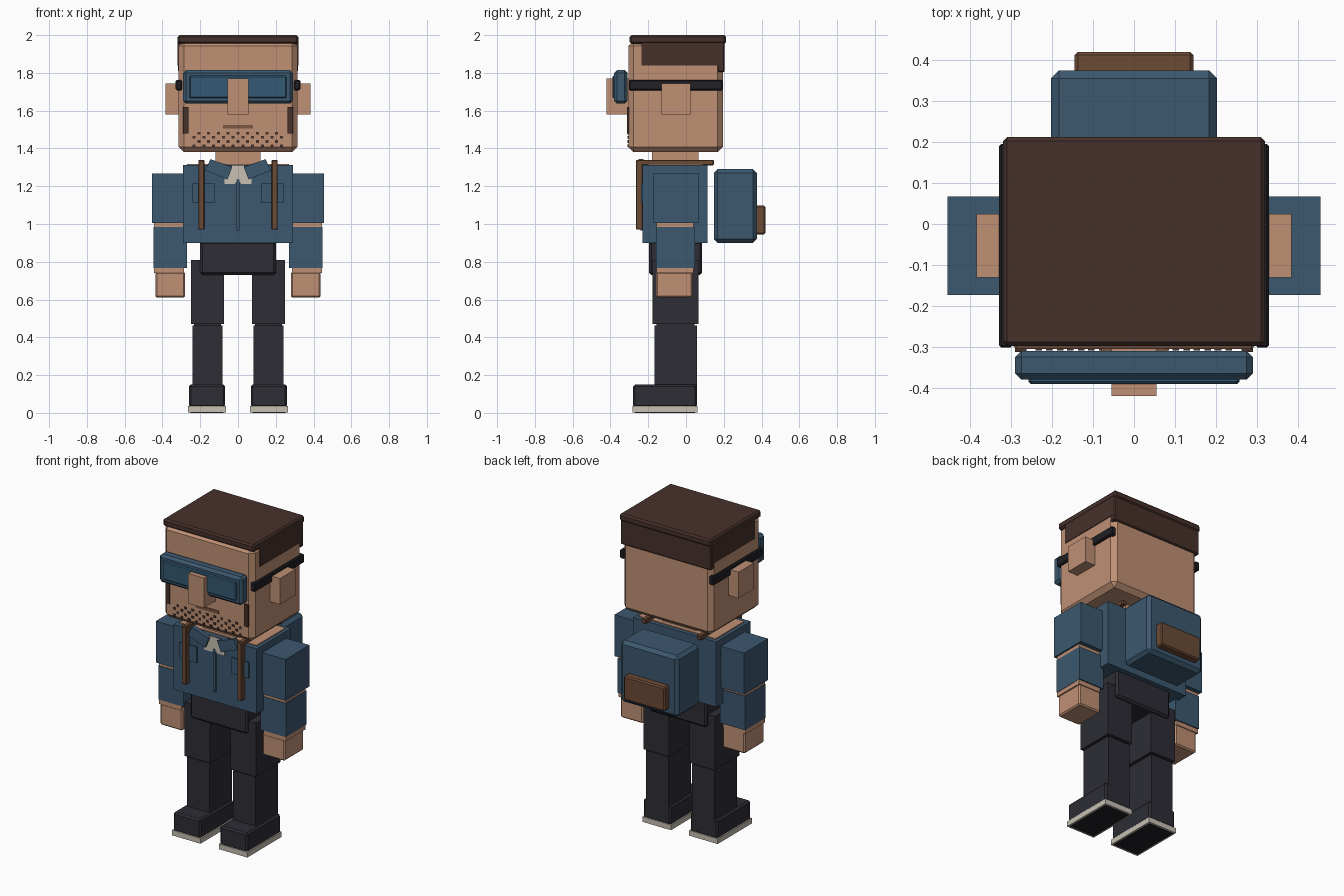
import bpy
import bmesh
from mathutils import Matrix, Vector

if "Cube" in bpy.data.objects:
    bpy.data.objects.remove(bpy.data.objects["Cube"], do_unlink=True)


def material(name, rgb):
    mat = bpy.data.materials.new(name)
    mat.use_nodes = True
    mat.diffuse_color = (*rgb, 1)
    mat.node_tree.nodes["Principled BSDF"].inputs["Base Color"].default_value = (*rgb, 1)
    return mat


SKIN = material("skin", (0.52, 0.28, 0.175))
HAIR = material("dark brown hair", (0.061, 0.03, 0.023))
DENIM = material("denim blue", (0.045, 0.098, 0.16))
LENS = material("lens blue", (0.033, 0.098, 0.172))
DARK = material("charcoal cloth", (0.026, 0.026, 0.036))
BLACK = material("black strap", (0.014, 0.014, 0.019))
LEATHER = material("brown leather", (0.15, 0.069, 0.036))
CREAM = material("cream", (0.57, 0.53, 0.45))
LIP = material("lip brown", (0.2, 0.09, 0.055))


def finish(name, bm, mat):
    mesh = bpy.data.meshes.new(name)
    bm.to_mesh(mesh)
    bm.free()
    mesh.materials.append(mat)
    obj = bpy.data.objects.new(name, mesh)
    bpy.context.collection.objects.link(obj)
    return obj


def add_box(bm, x, y, z):
    """Add a box given by its (low, high) range on each axis."""
    size = [b - a for a, b in (x, y, z)]
    mid = Vector([(a + b) / 2 for a, b in (x, y, z)])
    bmesh.ops.create_cube(bm, size=1, matrix=Matrix.Translation(mid) @ Matrix.Diagonal((*size, 1)))


def box(name, mat, x, y, z, bevel=0):
    bm = bmesh.new()
    add_box(bm, x, y, z)
    if bevel:
        bmesh.ops.bevel(bm, geom=bm.edges[:], offset=bevel, segments=1, affect="EDGES")
    return finish(name, bm, mat)


def pair(name, mat, x, y, z, bevel=0):
    """Left box at +x plus its mirror on the right."""
    box("left_" + name, mat, x, y, z, bevel)
    box("right_" + name, mat, (-x[1], -x[0]), y, z, bevel)


def plate(name, mat, outline, y):
    """Extrude an x-z outline between two y values."""
    bm = bmesh.new()
    face = bm.faces.new([bm.verts.new((px, y[0], pz)) for px, pz in outline])
    out = bmesh.ops.extrude_face_region(bm, geom=[face])["geom"]
    bmesh.ops.translate(bm, vec=(0, y[1] - y[0], 0),
                        verts=[v for v in out if isinstance(v, bmesh.types.BMVert)])
    bmesh.ops.recalc_face_normals(bm, faces=bm.faces[:])
    return finish(name, bm, mat)


# Head and face
box("head", SKIN, (-0.315, 0.315), (-0.305, 0.195), (1.38, 1.97), 0.028)
pair("ear", SKIN, (0.3, 0.385), (-0.13, 0.025), (1.58, 1.745))
box("nose", SKIN, (-0.055, 0.055), (-0.42, -0.29), (1.58, 1.77))
box("mouth", LIP, (-0.08, 0.08), (-0.31, -0.3), (1.505, 1.525))
pair("sideburn", HAIR, (0.262, 0.29), (-0.313, -0.3), (1.48, 1.62))

# Stubble: staggered rows of small squares
bm = bmesh.new()
for row in range(4):
    shift = 0.025 * (row % 2)
    z = 1.415 + 0.022 * row
    for col in range(10 - row % 2):
        x = -0.232 + 0.0515 * col + shift
        add_box(bm, (x - 0.008, x + 0.008), (-0.309, -0.3), (z - 0.007, z + 0.007))
finish("stubble", bm, HAIR)

# Hair
box("hair_top", HAIR, (-0.32, 0.32), (-0.298, 0.212), (1.953, 2.0), 0.01)
pair("hair_side", HAIR, (0.28, 0.319), (-0.235, 0.197), (1.84, 1.965))
box("hair_back", HAIR, (-0.318, 0.318), (0.165, 0.205), (1.805, 1.965), 0.006)

# Goggles
box("goggle_frame", DENIM, (-0.29, 0.29), (-0.38, -0.31), (1.637, 1.815), 0.015)
box("goggle_lens", LENS, (-0.258, 0.258), (-0.39, -0.37), (1.666, 1.785), 0.006)
pair("goggle_strap", BLACK, (0.297, 0.33), (-0.302, 0.195), (1.708, 1.763), 0.006)

# Neck and body under the jacket
box("neck", SKIN, (-0.12, 0.12), (-0.18, 0.065), (1.28, 1.4))
box("shoulders", SKIN, (-0.27, 0.27), (-0.2, 0.09), (1.25, 1.318))

# Jacket with collar, pockets and placket
box("jacket", DENIM, (-0.292, 0.292), (-0.23, 0.115), (0.9, 1.312))
box("jacket_placket", DENIM, (-0.009, 0.009), (-0.24, -0.228), (0.965, 1.235))
pair("chest_pocket", DENIM, (0.122, 0.242), (-0.239, -0.228), (1.115, 1.215))
plate("undershirt", CREAM, [(-0.03, 1.31), (0.03, 1.31), (0.072, 1.24), (0.072, 1.213),
                            (0.015, 1.213), (0, 1.24), (-0.015, 1.213),
                            (-0.072, 1.213), (-0.072, 1.24)], (-0.236, -0.228))
for side, name in ((1, "left_collar"), (-1, "right_collar")):
    plate(name, DENIM, [(side * 0.146, 1.343), (side * 0.03, 1.302),
                        (side * 0.056, 1.236), (side * 0.174, 1.283)], (-0.252, -0.225))

# Backpack and its straps
box("backpack", DENIM, (-0.203, 0.203), (0.147, 0.375), (0.9, 1.29), 0.02)
box("backpack_pocket", LEATHER, (-0.145, 0.145), (0.365, 0.42), (0.945, 1.098), 0.008)
pair("strap_front", LEATHER, (0.178, 0.21), (-0.265, -0.228), (0.97, 1.338), 0.004)
pair("strap_top", LEATHER, (0.178, 0.21), (-0.255, 0.147), (1.31, 1.34), 0.004)

# Arms
pair("arm_core", SKIN, (0.287, 0.445), (-0.157, 0.04), (0.74, 1.2))
pair("upper_sleeve", DENIM, (0.285, 0.455), (-0.173, 0.067), (1.005, 1.267))
pair("lower_sleeve", DENIM, (0.27, 0.447), (-0.16, 0.047), (0.768, 0.983))
pair("hand", SKIN, (0.28, 0.437), (-0.158, 0.035), (0.61, 0.747), 0.008)

# Hips and legs
box("hips", DARK, (-0.2, 0.2), (-0.195, 0.085), (0.73, 0.91), 0.012)
pair("thigh", DARK, (0.073, 0.25), (-0.178, 0.067), (0.47, 0.81))
pair("knee", DARK, (0.09, 0.233), (-0.155, 0.045), (0.44, 0.49))
pair("shin", DARK, (0.083, 0.24), (-0.167, 0.057), (0.14, 0.462))

# Shoes
pair("shoe", DARK, (0.068, 0.26), (-0.28, 0.057), (0.03, 0.15), 0.01)
pair("shoe_sole", CREAM, (0.064, 0.264), (-0.284, 0.06), (0.003, 0.036))
pair("shoe_tread", BLACK, (0.076, 0.252), (-0.27, 0.047), (0, 0.008))
